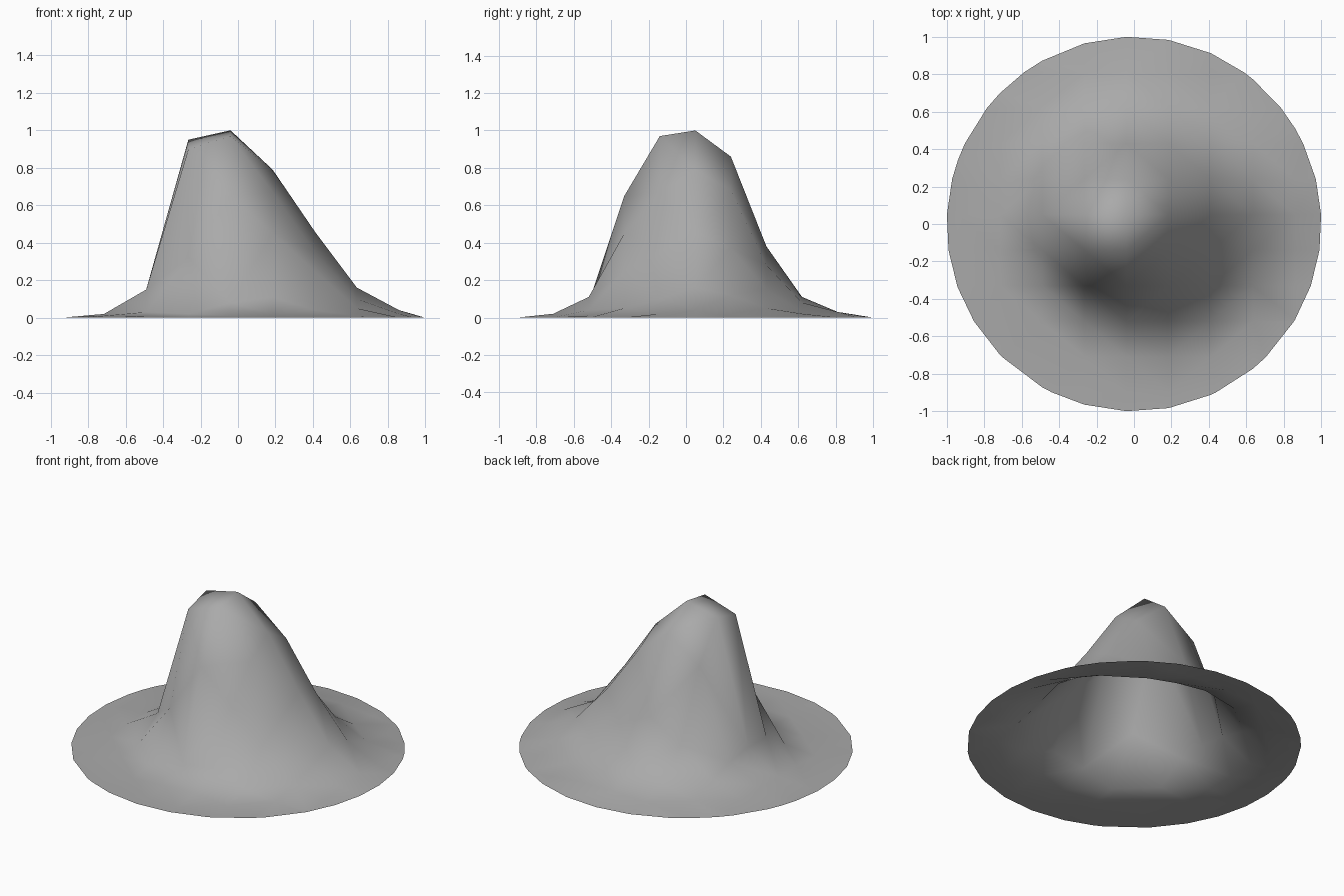
import bpy
import bmesh
from math import hypot, sqrt, copysign

cube = bpy.data.objects.get("Cube")
if cube:
    bpy.data.objects.remove(cube)

# Peak position and terrain grid spacing
PEAK_X, PEAK_Y = -0.04, 0.05
STEP_X, STEP_Y = 0.225, 0.19
HALF_X, HALF_Y = 5, 6

# Cross-sections of the hill from back to front, left column at -x,
# in hundredths of the peak height; the ground beyond them is flat
SECTIONS = (
    (0, 1, 2, 3, 3, 1, 0, 0),
    (1, 2, 7, 11, 8, 3, 2, 0),
    (1, 8, 25, 38, 28, 15, 5, 1),
    (2, 13, 70, 86, 68, 37, 12, 2),
    (2, 15, 95, 100, 79, 46, 16, 4),
    (2, 15, 90, 97, 67, 35, 10, 2),
    (1, 3, 32, 65, 45, 25, 5, 0),
    (0, 1, 2, 8, 11, 4, 1, 0),
    (0, 0, 0, 1, 2, 0, 0, 0),
)


def height(i, j):
    """Height at a grid step counted from the peak."""
    row, column = 4 - j, i + 3
    if 0 <= row < len(SECTIONS) and 0 <= column < len(SECTIONS[row]):
        return SECTIONS[row][column] / 100
    return 0.0


def radius(v):
    return hypot(v.co.x, v.co.y)


# Terrain grid raised into a lopsided hill
bm = bmesh.new()
bmesh.ops.create_grid(bm, x_segments=2 * HALF_X, y_segments=2 * HALF_Y, size=1)
for v in bm.verts:
    i, j = round(v.co.x * HALF_X), round(v.co.y * HALF_Y)
    v.co = (PEAK_X + i * STEP_X, PEAK_Y + j * STEP_Y, height(i, j))

# Trim the grid to a unit disc: cut each edge where it meets the rim
rim = set()
for e in list(bm.edges):
    a, b = sorted(e.verts, key=radius)
    if radius(a) < 1 < radius(b):
        x, y = b.co.x, b.co.y
        if abs(a.co.y - y) < 0.001:
            x = copysign(sqrt(1 - y * y), x)
        else:
            y = copysign(sqrt(1 - x * x), y)
        cut = bmesh.utils.edge_split(e, a, 0.5)[1]
        cut.co = (x, y, 0)
        rim.add(cut)
bmesh.ops.connect_verts(bm, verts=list(rim))
outside = [v for v in bm.verts if v not in rim and radius(v) > 1]
bmesh.ops.delete(bm, geom=outside, context='VERTS')

# Smooth faces, all turned upwards
bmesh.ops.triangulate(bm, faces=bm.faces[:])
for f in bm.faces:
    f.normal_update()
    if f.normal.z < 0:
        f.normal_flip()
    f.smooth = True

mesh = bpy.data.meshes.new("hill")
bm.to_mesh(mesh)
bm.free()
hill = bpy.data.objects.new("hill", mesh)
bpy.context.collection.objects.link(hill)

# Plain grey stone
grey = bpy.data.materials.new("grey")
grey.use_nodes = True
colour = (0.4, 0.4, 0.4, 1)
grey.diffuse_color = colour
for node in grey.node_tree.nodes:
    if node.type == 'BSDF_PRINCIPLED':
        node.inputs["Base Color"].default_value = colour
mesh.materials.append(grey)
